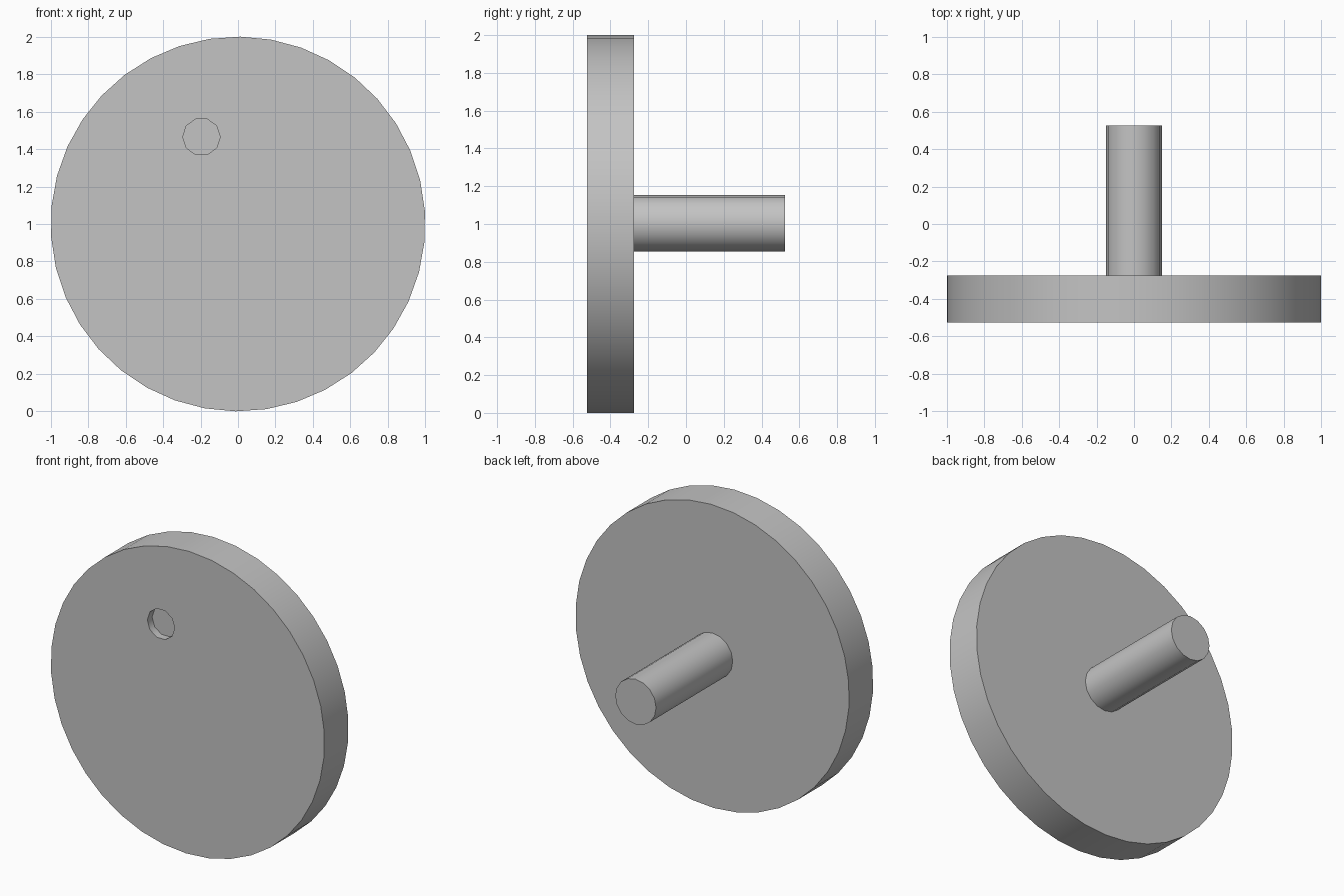
import bpy
import math

cube = bpy.data.objects.get("Cube")
if cube:
    bpy.data.objects.remove(cube, do_unlink=True)

grey = bpy.data.materials.new("light grey")
grey.use_nodes = True
colour = (0.55, 0.55, 0.55, 1)
grey.diffuse_color = colour
grey.node_tree.nodes["Principled BSDF"].inputs["Base Color"].default_value = colour


def rod(name, radius, sides, x, z, y_front, y_back, turn=0):
    """Cylinder lying along y, with its first vertex turned from the top."""
    bpy.ops.mesh.primitive_cylinder_add(
        vertices=sides, radius=radius, depth=y_back - y_front,
        location=(x, (y_front + y_back) / 2, z),
        rotation=(math.pi / 2, 0, 0))
    ob = bpy.context.object
    ob.name = name
    ob.rotation_euler.rotate_axis("Z", math.radians(turn))
    ob.data.materials.append(grey)
    return ob


def smooth(ob):
    bpy.ops.object.select_all(action="DESELECT")
    ob.select_set(True)
    bpy.context.view_layer.objects.active = ob
    bpy.ops.object.shade_smooth_by_angle(angle=math.radians(40))


# Wheel disc with a shallow round recess in its front face
disc = rod("disc", 1, 38, 0, 1, -0.525, -0.275, turn=-0.7)
cutter = rod("recess_cutter", 0.1, 10, -0.195, 1.465, -0.6, -0.475, turn=18)
cutter.hide_render = True
cut = disc.modifiers.new("recess", "BOOLEAN")
cut.operation = "DIFFERENCE"
cut.solver = "EXACT"
cut.object = cutter
bpy.context.view_layer.objects.active = disc
bpy.ops.object.modifier_apply(modifier=cut.name)
bpy.data.objects.remove(cutter, do_unlink=True)
smooth(disc)

# Shaft out of the back
shaft = rod("shaft", 0.149, 16, 0, 1.004, -0.275, 0.525)
smooth(shaft)
